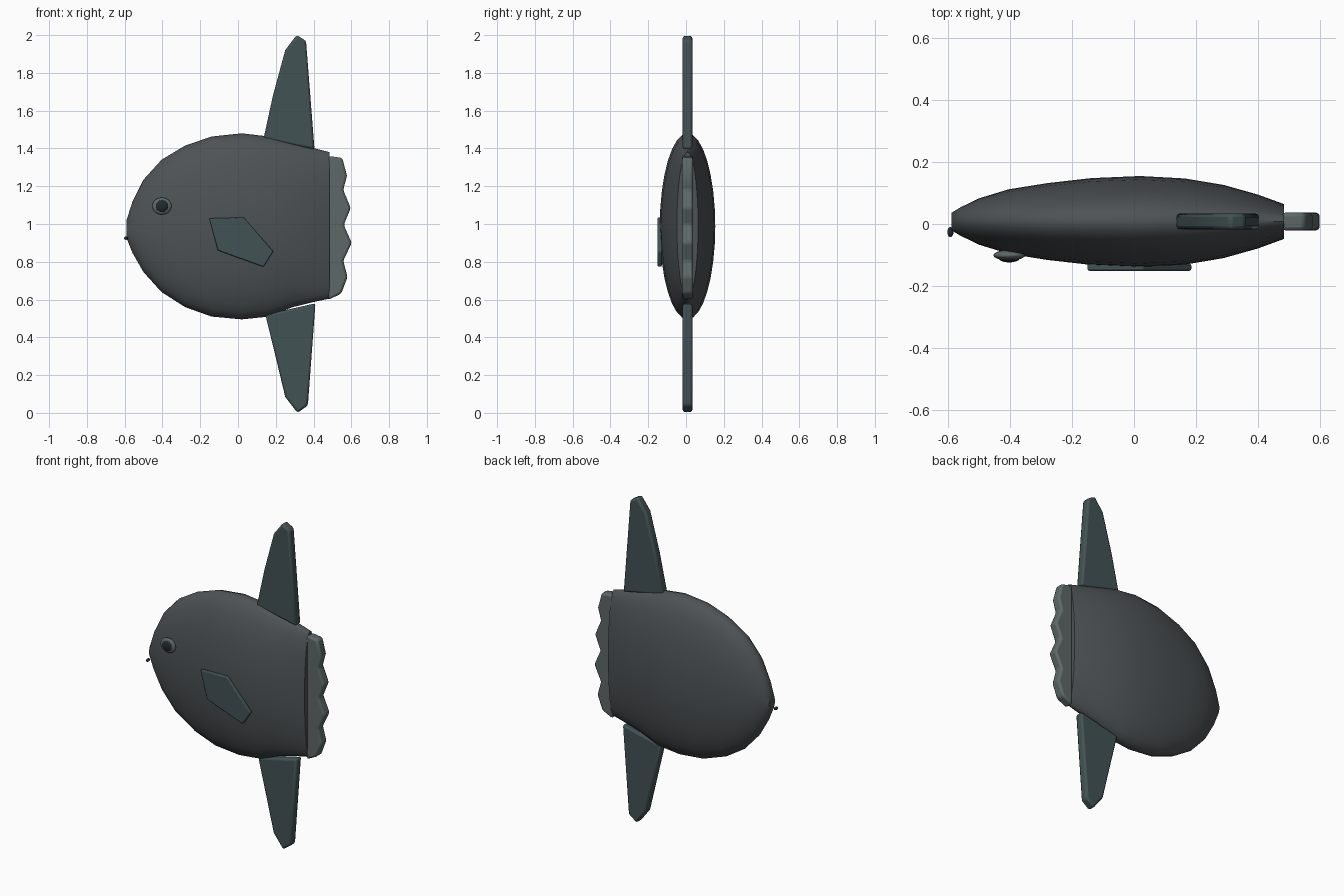
import bpy, bmesh
from math import sin, cos, tau, radians

if "Cube" in bpy.data.objects:
    bpy.data.objects.remove(bpy.data.objects["Cube"])

CY = 0.008  # body centre plane


def material(name, rgb):
    m = bpy.data.materials.new(name)
    m.diffuse_color = (*rgb, 1)
    m.use_nodes = True
    m.node_tree.nodes["Principled BSDF"].inputs["Base Color"].default_value = m.diffuse_color
    return m


SKIN = material("skin", (0.075, 0.085, 0.09))
FIN = material("fin", (0.055, 0.085, 0.09))
TAIL = material("tail", (0.11, 0.14, 0.135))
DARK = material("dark", (0.015, 0.022, 0.03))


def finish(ob, mat, angle=30):
    ob.data.materials.append(mat)
    bpy.ops.object.select_all(action='DESELECT')
    ob.select_set(True)
    bpy.context.view_layer.objects.active = ob
    bpy.ops.object.shade_smooth_by_angle(angle=radians(angle))


def to_object(name, bm, mat, angle=30):
    bmesh.ops.recalc_face_normals(bm, faces=bm.faces)
    me = bpy.data.meshes.new(name)
    bm.to_mesh(me)
    bm.free()
    ob = bpy.data.objects.new(name, me)
    bpy.context.collection.objects.link(ob)
    finish(ob, mat, angle)
    return ob


def plate(name, outline, y0, y1, mat, bevel):
    """Extrude an x-z outline from y0 to y1 with softened edges."""
    bm = bmesh.new()
    f = bm.faces.new([bm.verts.new((x, y0, z)) for x, z in outline])
    ext = bmesh.ops.extrude_face_region(bm, geom=[f])
    moved = [v for v in ext["geom"] if isinstance(v, bmesh.types.BMVert)]
    bmesh.ops.translate(bm, verts=moved, vec=(0, y1 - y0, 0))
    ob = to_object(name, bm, mat)
    mod = ob.modifiers.new("soft_edges", 'BEVEL')
    mod.width = bevel
    mod.segments = 2
    mod.limit_method = 'ANGLE'
    return ob


def ellipsoid(name, loc, size, mat):
    bpy.ops.mesh.primitive_uv_sphere_add(segments=24, ring_count=12, location=loc)
    ob = bpy.context.object
    ob.name = name
    ob.scale = size
    finish(ob, mat, 60)


# Body: elliptical sections (x, half width, bottom z, top z)
sections = [(-0.59, 0.028, 0.925, 1.02), (-0.56, 0.046, 0.85, 1.115),
            (-0.50, 0.075, 0.745, 1.235), (-0.405, 0.104, 0.64, 1.34),
            (-0.28, 0.124, 0.56, 1.415), (-0.14, 0.14, 0.51, 1.463),
            (0.02, 0.147, 0.495, 1.48), (0.165, 0.139, 0.51, 1.463),
            (0.29, 0.118, 0.56, 1.43), (0.40, 0.087, 0.587, 1.402),
            (0.485, 0.056, 0.605, 1.38)]
N = 32
bm = bmesh.new()
rings = []
for x, w, lo, hi in sections:
    rings.append([bm.verts.new((x, CY + w * cos(tau * i / N),
                                (lo + hi) / 2 + (hi - lo) / 2 * sin(tau * i / N)))
                  for i in range(N)])
for a, b in zip(rings, rings[1:]):
    for i in range(N):
        j = (i + 1) % N
        bm.faces.new((a[i], a[j], b[j], b[i]))
bm.faces.new(rings[0])
bm.faces.new(rings[-1])
to_object("body", bm, SKIN, 50)

# Tall dorsal and anal fins
plate("dorsal_fin", [(0.135, 1.45), (0.185, 1.68), (0.25, 1.92), (0.31, 2.0),
                     (0.36, 1.97), (0.405, 1.395)], CY - 0.026, CY + 0.026, FIN, 0.012)
plate("anal_fin", [(0.145, 0.52), (0.19, 0.335), (0.25, 0.085), (0.315, 0.0),
                   (0.37, 0.04), (0.41, 0.58)], CY - 0.026, CY + 0.026, FIN, 0.012)

# Scalloped tail rudder
plate("tail_rudder", [(0.478, 1.36), (0.552, 1.35), (0.577, 1.255), (0.557, 1.18),
                      (0.597, 1.085), (0.56, 0.995), (0.602, 0.9), (0.557, 0.805),
                      (0.58, 0.72), (0.547, 0.632), (0.478, 0.598)],
      CY - 0.029, CY + 0.029, TAIL, 0.012)

# Side fin on the front-facing flank
plate("pectoral_fin", [(-0.152, 1.03), (0.03, 1.035), (0.187, 0.855),
                       (0.135, 0.773), (-0.107, 0.86)], -0.151, -0.128, FIN, 0.006)

# Eye and mouth
ellipsoid("eye_ring", (-0.403, -0.101, 1.095), (0.051, 0.017, 0.045), TAIL)
ellipsoid("pupil", (-0.403, -0.11, 1.095), (0.034, 0.014, 0.032), DARK)
ellipsoid("mouth", (-0.593, -0.026, 0.925), (0.01, 0.016, 0.009), DARK)
